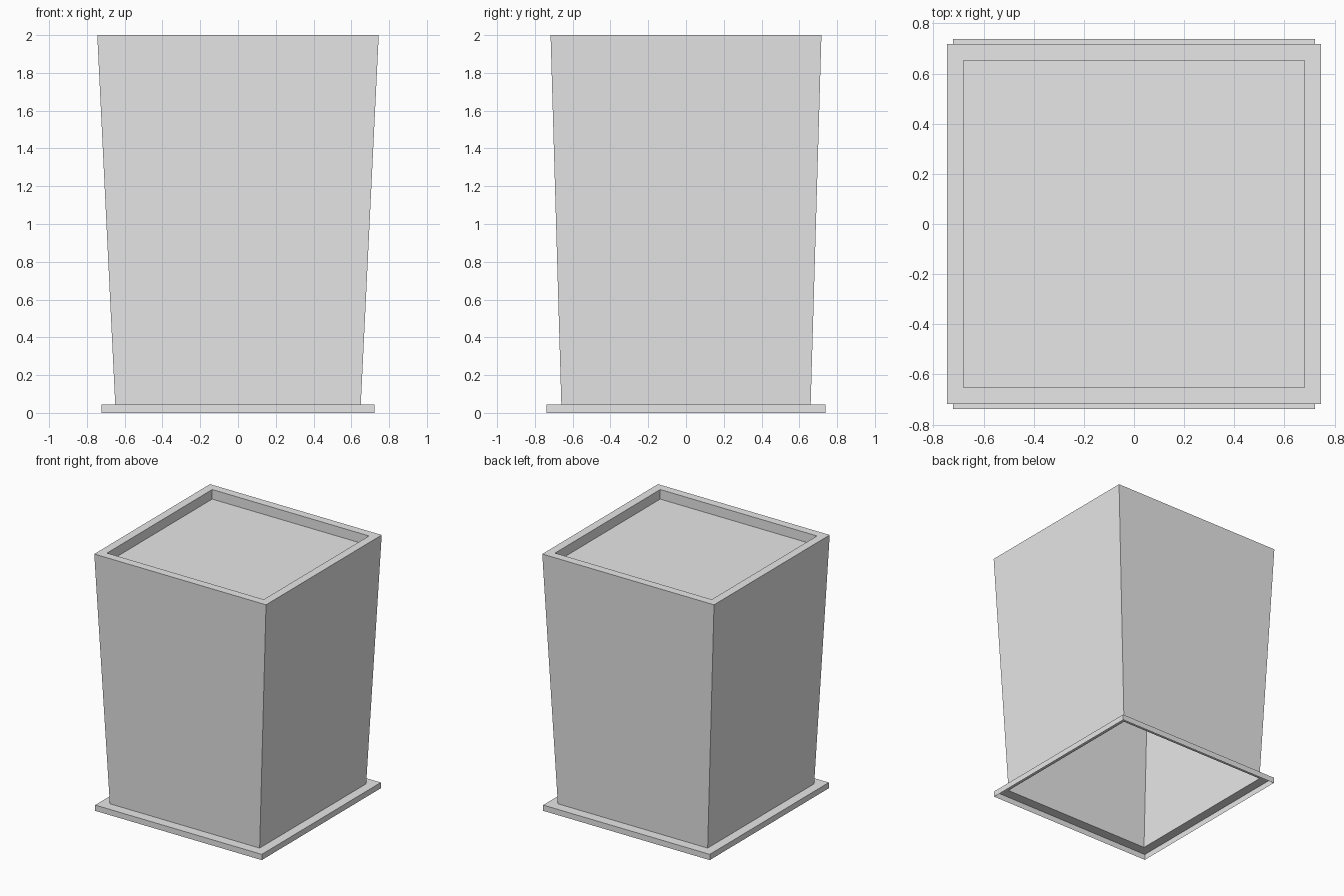
import bpy
import bmesh

cube = bpy.data.objects.get("Cube")
if cube:
    bpy.data.objects.remove(cube, do_unlink=True)

grey = bpy.data.materials.new("plain_grey")
grey.use_nodes = True
colour = (0.8, 0.8, 0.8, 1.0)
grey.diffuse_color = colour
grey.node_tree.nodes["Principled BSDF"].inputs["Base Color"].default_value = colour


def rect_shell(name, rings, cap_end=False):
    """Skin a stack of rectangles given as (half width, half depth, height)."""
    bm = bmesh.new()
    loops = [[bm.verts.new((sx * w, sy * d, z))
              for sx, sy in ((-1, -1), (1, -1), (1, 1), (-1, 1))]
             for w, d, z in rings]
    for low, high in zip(loops, loops[1:]):
        for i in range(4):
            j = (i + 1) % 4
            bm.faces.new((low[i], low[j], high[j], high[i]))
    if cap_end:
        bm.faces.new(loops[-1])
    mesh = bpy.data.meshes.new(name)
    bm.to_mesh(mesh)
    bm.free()
    mesh.materials.append(grey)
    obj = bpy.data.objects.new(name, mesh)
    bpy.context.collection.objects.link(obj)
    return obj


base_top = 0.045
rim_top = 2.0
floor_z = rim_top - 0.075
foot = (0.65, 0.66, base_top)

# Base flange: thin skirt and flat ledge, open underneath
rect_shell("base_flange", [(0.7225, 0.7375, 0), (0.7225, 0.7375, base_top), foot])

# Tapered hollow body with a flat rim and a recessed top panel
rect_shell("planter_body", [foot, (0.745, 0.717, rim_top),
                            (0.68, 0.652, rim_top), (0.68, 0.652, floor_z)],
           cap_end=True)
